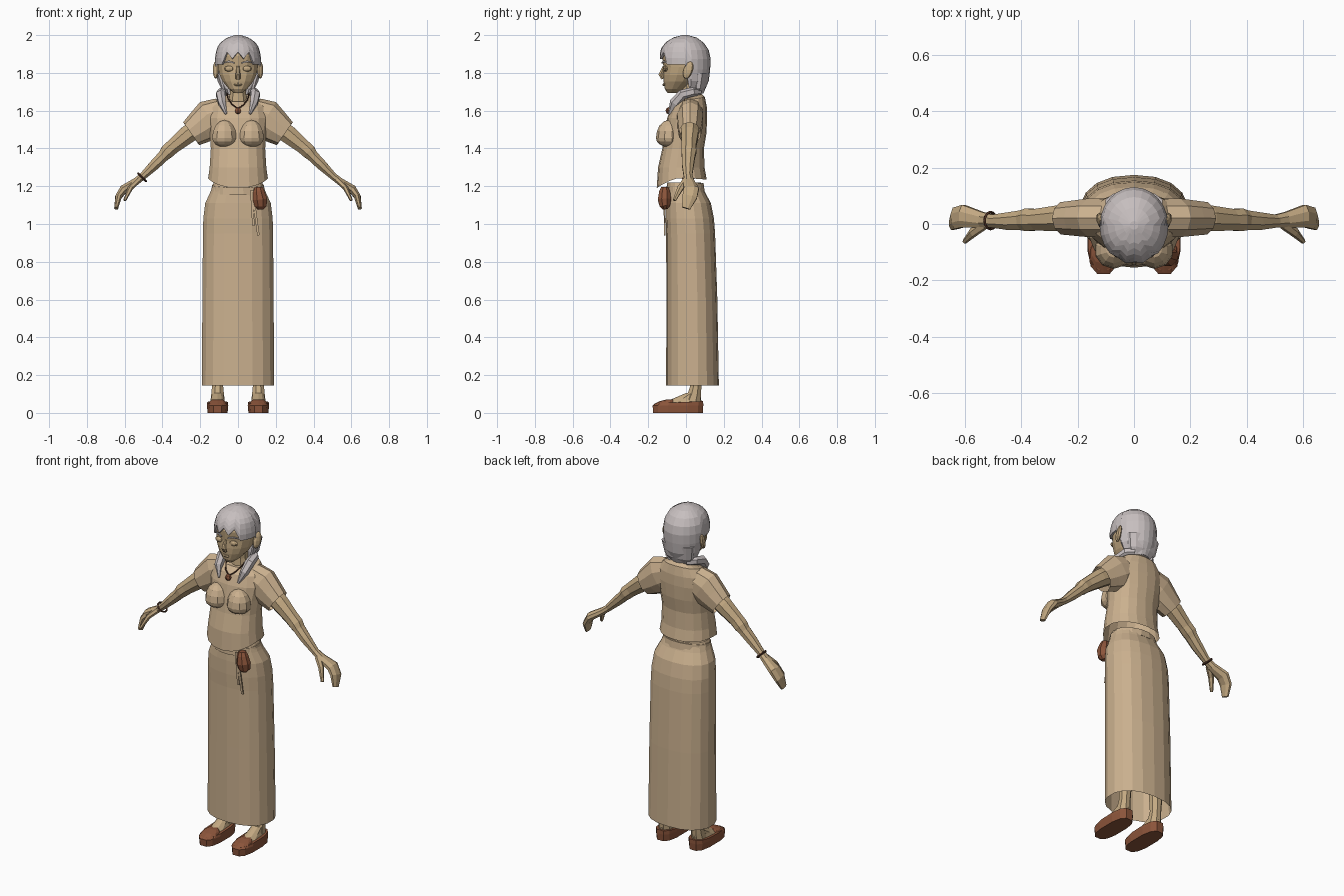
import bpy, bmesh, math
from mathutils import Vector, Matrix


def material(name, rgb):
    m = bpy.data.materials.new(name)
    m.diffuse_color = (*rgb, 1)
    return m


CLOTH = material("tan cloth", (0.60, 0.44, 0.275))
SKIN = material("skin", (0.55, 0.40, 0.225))
HAIR = material("grey hair", (0.57, 0.52, 0.52))
LEATHER = material("brown leather", (0.26, 0.09, 0.043))
DARK = material("dark brown", (0.07, 0.028, 0.016))


def finish(name, bm, mat):
    bmesh.ops.recalc_face_normals(bm, faces=bm.faces)
    me = bpy.data.meshes.new(name)
    bm.to_mesh(me)
    bm.free()
    me.materials.append(mat)
    ob = bpy.data.objects.new(name, me)
    bpy.context.collection.objects.link(ob)
    return ob


def skin_rings(name, rings, mat, caps=(True, True)):
    """Join closed rings of points into a surface."""
    bm = bmesh.new()
    vs = [[bm.verts.new(p) for p in r] for r in rings]
    n = len(vs[0])
    for a, b in zip(vs, vs[1:]):
        for i in range(n):
            j = (i + 1) % n
            bm.faces.new((a[i], a[j], b[j], b[i]))
    if caps[0]:
        bm.faces.new(vs[0])
    if caps[1]:
        bm.faces.new(vs[-1])
    return finish(name, bm, mat)


def oval(front, back, hw, a, power=2.0):
    """Point on a rounded outline at angle a."""
    c, s = math.cos(a), math.sin(a)
    e = 2 / power
    return (hw * math.copysign(abs(c) ** e, c),
            (front + back) / 2 + (back - front) / 2 * math.copysign(abs(s) ** e, s))


def loft(name, rows, mat, n=16, power=2.0, cx=0, lift=None, caps=(True, True)):
    """rows: (z, front y, back y, half width); lift(k, angle) offsets z."""
    rings = []
    for k, (z, f, b, hw) in enumerate(rows):
        ring = []
        for i in range(n):
            a = 2 * math.pi * (i + 0.5) / n
            x, y = oval(f, b, hw, a, power)
            ring.append((cx + x, y, z + (lift(k, a) if lift else 0)))
        rings.append(ring)
    return skin_rings(name, rings, mat, caps)


def tube(name, path, mat, n=8, caps=(True, True), axis=(0, 1, 0)):
    """path: (x, y, z, radius along axis, radius across)."""
    pts = [Vector(p[:3]) for p in path]
    rings = []
    for k, p in enumerate(path):
        t = (pts[min(k + 1, len(pts) - 1)] - pts[max(k - 1, 0)]).normalized()
        u = Vector(axis)
        u = (u - t * u.dot(t)).normalized()
        v = t.cross(u)
        rings.append([pts[k] + u * p[3] * math.cos(2 * math.pi * (i + .5) / n)
                      + v * p[4] * math.sin(2 * math.pi * (i + .5) / n) for i in range(n)])
    return skin_rings(name, rings, mat, caps)


def blob(name, loc, size, mat, u=8, v=6):
    bm = bmesh.new()
    bmesh.ops.create_uvsphere(bm, u_segments=u, v_segments=v, radius=1)
    bmesh.ops.transform(bm, matrix=Matrix.LocRotScale(Vector(loc), None, Vector(size)), verts=bm.verts)
    return finish(name, bm, mat)


def mirrored(path, s):
    return [(p[0] * s, *p[1:]) for p in path]


# Long skirt, open at the hem
loft("skirt", [(0.145, -.105, .174, .194), (0.6, -.104, .166, .191), (0.95, -.105, .154, .188),
               (1.03, -.108, .148, .186), (1.11, -.108, .132, .176), (1.17, -.105, .10, .148),
               (1.22, -.10, .08, .13)], CLOTH, 18, 2.3, caps=(False, True))
loft("waistband", [(1.165, -.117, .10, .145), (1.205, -.115, .095, .14)], CLOTH, 16,
     lift=lambda k, a: 0.012 * math.sin(a))


# Blouse with a dipping hem and a tilted neckline
def blouse_lift(k, a):
    if k == 0:
        return -0.055 * max(0, -math.sin(a)) ** 1.5 - 0.01 * max(0, math.sin(a))
    return (0, 0, 0, 0, 0, 0, .012, .025)[k] * math.sin(a)


loft("blouse", [(1.245, -.155, .11, .16), (1.30, -.148, .098, .152), (1.40, -.125, .095, .146),
                (1.48, -.115, .108, .152), (1.56, -.10, .112, .165), (1.62, -.078, .110, .152),
                (1.66, -.045, .10, .115), (1.672, -.025, .075, .058)],
     CLOTH, 18, 2.2, lift=blouse_lift, caps=(False, True))
for s in (-1, 1):
    # Bust: flattened underside, long slope above
    bust = blob("bust", (0.072 * s, -.093, 1.455), (.068, .066, .095), CLOTH, 10, 8)
    for v in bust.data.vertices:
        if v.co.z < 1.455:
            v.co.z = 1.455 - (1.455 - v.co.z) * .5

    # Sleeves
    tube("sleeve", mirrored([(.08, .022, 1.585, .07, .088), (.145, .022, 1.553, .072, .108),
                             (.195, .021, 1.515, .066, .092), (.248, .02, 1.478, .060, .074)], s),
         CLOTH, 10, (True, False))

    # Arms with a rolled fold at the elbow
    tube("arm", mirrored([(.17, .02, 1.54, .05, .055), (.265, .02, 1.475, .049, .052),
                          (.345, .015, 1.41, .041, .042), (.375, .015, 1.383, .043, .041),
                          (.395, .013, 1.36, .038, .033), (.44, .01, 1.315, .034, .03),
                          (.51, .01, 1.247, .023, .020)], s), SKIN, 8)
    tube("hand", mirrored([(.495, .01, 1.26, .023, .02), (.54, .015, 1.225, .03, .021),
                           (.605, .028, 1.185, .043, .024), (.632, .02, 1.145, .042, .019),
                           (.645, 0, 1.083, .024, .011)], s), SKIN, 8)
    tube("thumb", mirrored([(.53, 0, 1.23, .02, .016), (.57, -.03, 1.19, .018, .014),
                            (.60, -.062, 1.125, .009, .008)], s), SKIN, 6)

    # Legs, feet and thick-soled shoes
    tube("leg", mirrored([(.105, .05, .62, .055, .055), (.107, .055, .35, .046, .045),
                          (.108, .052, .14, .032, .032), (.108, .045, .10, .038, .036),
                          (.108, .03, .05, .05, .042)], s), SKIN, 8)
    loft("foot", [(.03, -.13, .085, .045), (.055, -.125, .082, .043), (.075, -.07, .08, .036),
                  (.105, .0, .078, .03)], SKIN, 10, cx=.108 * s)
    loft("shoe", [(0, -.178, .092, .054), (.04, -.18, .095, .058), (.056, -.165, .094, .056)],
         LEATHER, 12, 2.8, cx=.108 * s,
         lift=lambda k, a: .007 * math.sin(a) if k == 2 else 0)
    loft("toe_cap", [(.045, -.172, -.05, .052), (.062, -.14, -.055, .042), (.072, -.10, -.06, .026)],
         LEATHER, 10, 2.4, cx=.108 * s)

    # Hair tails lying over the shoulders
    tube("hair_tail", mirrored([(.05, .07, 1.70, .02, .02), (.085, .035, 1.70, .024, .025),
                                (.092, -.02, 1.685, .027, .027), (.084, -.06, 1.64, .022, .028),
                                (.063, -.088, 1.582, .006, .008)], s), HAIR, 6, axis=(1, 0, 0))

    # Ears, brows and eyelids
    ear = blob("ear", (.118 * s, .012, 1.815), (.015, .026, .046), SKIN, 8, 6)
    for v in ear.data.vertices:
        v.co.x += s * .25 * (v.co.y - .012)
        v.co.y += .25 * (v.co.z - 1.815)
    blob("eyelid", (.047 * s, -.108, 1.822), (.027, .013, .015), SKIN, 8, 6)
    tube("brow", mirrored([(.02, -.127, 1.853, .004, .005), (.05, -.119, 1.861, .004, .006),
                           (.078, -.098, 1.853, .004, .003)], s), HAIR, 4)

    # Necklace cord
    tube("necklace_cord", mirrored([(.058, .02, 1.69, .004, .004), (.052, -.038, 1.662, .004, .004),
                                    (.03, -.072, 1.632, .004, .004), (0, -.088, 1.61, .004, .004)], s),
         DARK, 5, axis=(1, 0, 0))

# Neck and head
loft("neck", [(1.62, -.03, .07, .055), (1.69, -.025, .065, .045), (1.78, -.03, .06, .045)], SKIN, 10)
loft("head", [(1.694, -.098, -.05, .022), (1.715, -.112, -.01, .05), (1.755, -.119, .045, .083),
              (1.79, -.121, .075, .1), (1.83, -.119, .095, .108), (1.89, -.126, .105, .11),
              (1.95, -.095, .08, .08)], SKIN, 14, 2.1)
tube("nose", [(0, -.118, 1.835, .006, .007), (0, -.134, 1.79, .013, .013),
              (0, -.124, 1.768, .008, .014)], SKIN, 6)
blob("lips", (0, -.116, 1.738), (.022, .009, .008), SKIN, 8, 4)

# Hair cap: ragged fringe in front, long at the back, clear of the ears
PROFILE = [(1.68, -.09, .085, .07), (1.72, -.12, .112, .10), (1.78, -.137, .126, .12),
           (1.88, -.143, .131, .122), (1.93, -.132, .118, .113), (1.965, -.105, .09, .09),
           (1.988, -.065, .055, .055), (2.0, -.02, .01, .015)]


def hair_shape(z):
    for a, b in zip(PROFILE, PROFILE[1:]):
        if z <= b[0]:
            t = max(0, (z - a[0]) / (b[0] - a[0]))
            return [p + (q - p) * t for p, q in zip(a[1:], b[1:])]
    return PROFILE[-1][1:]


def hair_hem(i, a):
    s = math.sin(a)
    if s > 0.22:
        return 1.69
    if s > -0.75:
        return 1.845
    return 1.875 if i % 2 else 1.91


N, ROWS = 24, 8
rings = []
for k in range(ROWS):
    ring = []
    for i in range(N):
        a = 2 * math.pi * i / N
        z = 2.0 - (2.0 - hair_hem(i, a)) * (k / (ROWS - 1)) ** 1.6
        ring.append((*oval(*hair_shape(z), a), z))
    rings.append(ring)
hair = skin_rings("hair", rings, HAIR, (True, False))
thick = hair.modifiers.new("thickness", "SOLIDIFY")
thick.thickness = .012
thick.offset = -1
loft("hair_nape", [(1.685, .03, .08, .062), (1.72, .025, .105, .09), (1.80, .03, .12, .105)], HAIR, 12)

# Pendant
blob("pendant", (0, -.092, 1.60), (.019, .016, .019), LEATHER, 6, 4)

# Belt pouch with its hanging ties
tube("pouch", [(.108, -.112, 1.195, .02, .022), (.11, -.113, 1.172, .031, .032),
               (.117, -.114, 1.13, .038, .041), (.12, -.112, 1.095, .03, .034),
               (.12, -.11, 1.078, .014, .016)], LEATHER, 8)
for x0, x1, z1 in ((.085, .108, .94), (.072, .082, .99)):
    tube("belt_tie", [(x0, -.116, 1.18, .005, .01), (x0 + .004, -.115, 1.08, .005, .009),
                      (x1, -.112, z1, .005, .009)], CLOTH, 4)

# Bracelet on one wrist
bm = bmesh.new()
tilt = Vector((-.70, 0, -.71)).to_track_quat('Z', 'Y')
ring = []
for i in range(12):
    a = 2 * math.pi * i / 12
    ring.append([bm.verts.new(Vector((-.508, .012, 1.247)) + tilt @ Vector(
        ((.03 + .005 * math.cos(b)) * math.cos(a), (.03 + .005 * math.cos(b)) * math.sin(a),
         .006 * math.sin(b)))) for b in (0, math.pi / 2, math.pi, 1.5 * math.pi)])
for i in range(12):
    for j in range(4):
        p, q = ring[i], ring[(i + 1) % 12]
        bm.faces.new((p[j], q[j], q[(j + 1) % 4], p[(j + 1) % 4]))
finish("bracelet", bm, DARK)
